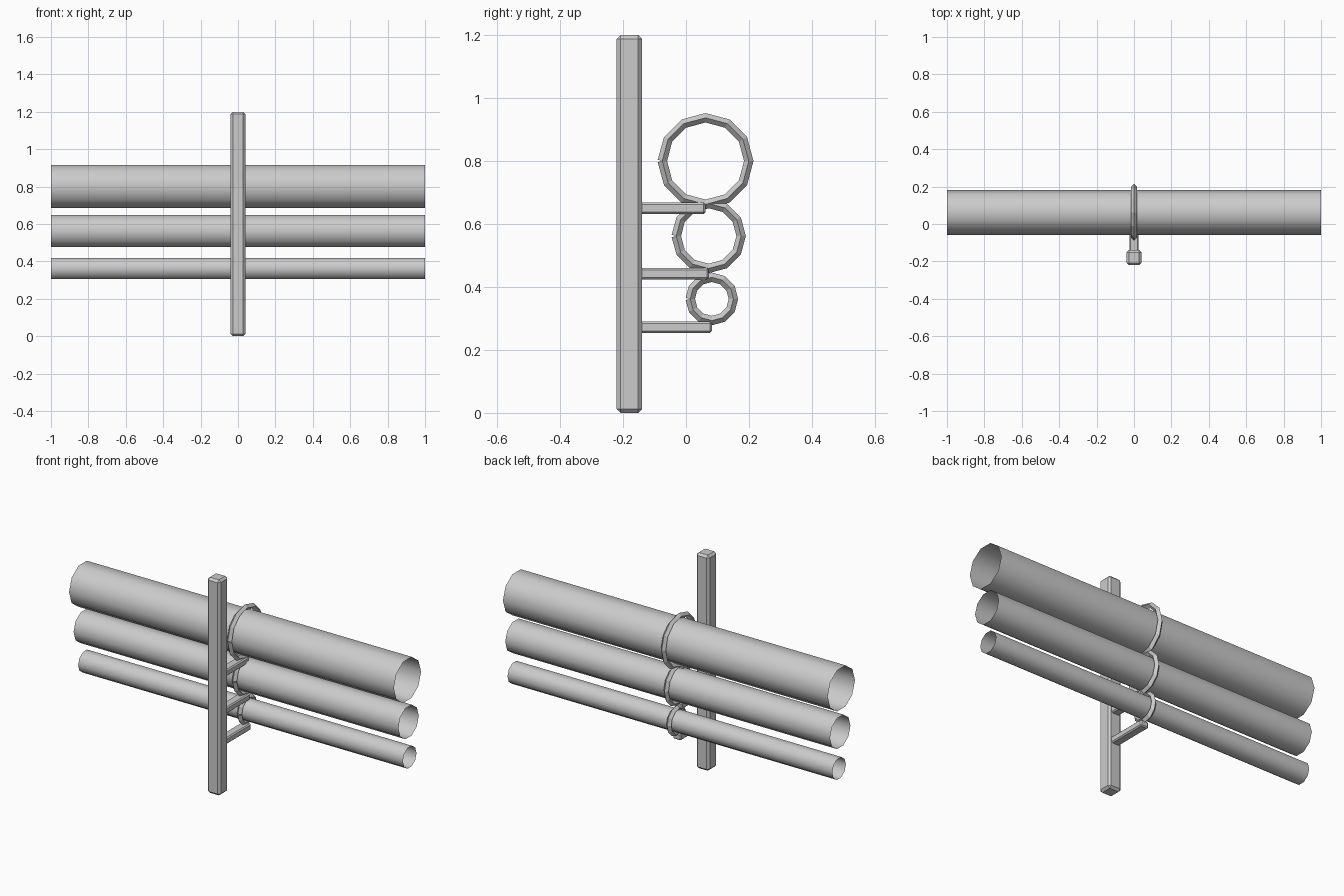
import bpy, math

if "Cube" in bpy.data.objects:
    bpy.data.objects.remove(bpy.data.objects["Cube"])


def box(name, lo, hi, bevel):
    centre = [(a + b) / 2 for a, b in zip(lo, hi)]
    bpy.ops.mesh.primitive_cube_add(size=1, location=centre)
    ob = bpy.context.object
    ob.name = name
    ob.scale = [b - a for a, b in zip(lo, hi)]
    bpy.ops.object.transform_apply(location=False, rotation=False, scale=True)
    mod = ob.modifiers.new("edge_bevel", 'BEVEL')
    mod.width = bevel
    mod.segments = 1
    return ob


def pipe(name, y, z, r):
    # open-ended, smooth ten-sided tube along x
    bpy.ops.mesh.primitive_cylinder_add(vertices=10, radius=r, depth=2, end_fill_type='NOTHING',
                                        location=(0, y, z), rotation=(0, math.pi / 2, 0))
    ob = bpy.context.object
    ob.name = name
    bpy.ops.object.shade_smooth()


def clamp_ring(name, y, z, r):
    # twelve-sided hoop whose ends meet on the post side
    cu = bpy.data.curves.new(name, 'CURVE')
    cu.dimensions = '3D'
    cu.bevel_depth = 0.015
    cu.bevel_resolution = 0
    sp = cu.splines.new('POLY')
    sp.points.add(12)
    for i, p in enumerate(sp.points):
        a = math.pi + i * math.tau / 12
        p.co = (0, r * math.cos(a), r * math.sin(a), 1)
    sp.use_smooth = False
    ob = bpy.data.objects.new(name, cu)
    ob.location = (0, y, z)
    bpy.context.collection.objects.link(ob)
    bpy.ops.object.select_all(action='DESELECT')
    ob.select_set(True)
    bpy.context.view_layer.objects.active = ob
    bpy.ops.object.convert(target='MESH')


# upright post
box("post", (-0.04, -0.22, 0), (0.04, -0.14, 1.2), 0.012)

# three pipes, each with a hoop and a support arm
for label, y, z, r in (("large", 0.062, 0.80, 0.12),
                       ("medium", 0.072, 0.562, 0.09),
                       ("small", 0.082, 0.362, 0.06)):
    pipe(label + "_pipe", y, z, r)
    clamp_ring(label + "_clamp_ring", y, z, r * 1.145)
    az = z - r - 0.03
    box(label + "_support_arm", (-0.025, -0.16, az - 0.018), (0.025, y, az + 0.018), 0.006)
